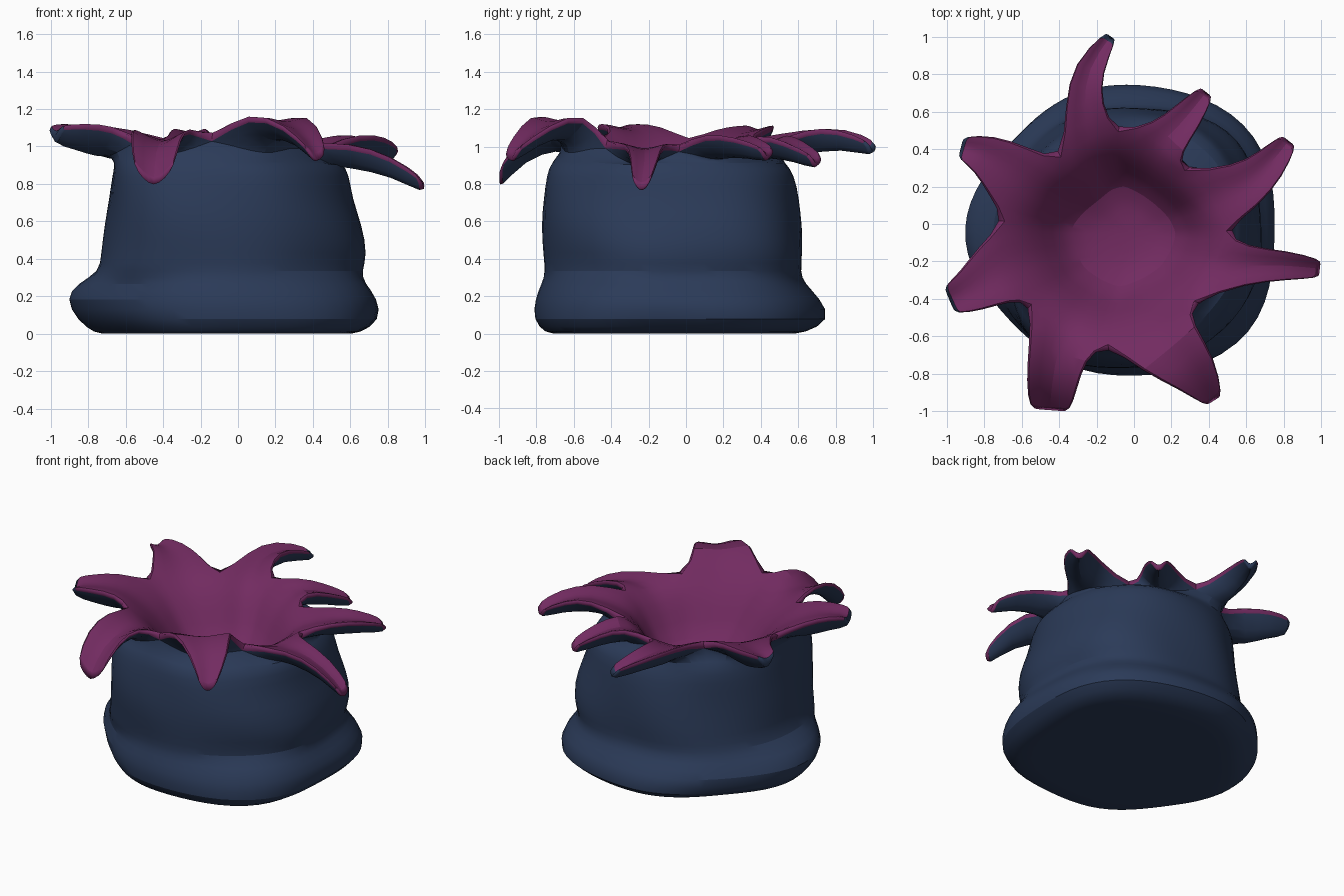
import bpy, bmesh, math
from mathutils import Vector

if "Cube" in bpy.data.objects:
    bpy.data.objects.remove(bpy.data.objects["Cube"])

def material(name, col):
    m = bpy.data.materials.new(name)
    m.diffuse_color = (*col, 1)
    m.use_nodes = True
    m.node_tree.nodes["Principled BSDF"].inputs["Base Color"].default_value = m.diffuse_color
    return m

navy = material("navy_skin", (0.024, 0.043, 0.098))
plum = material("plum_lining", (0.168, 0.024, 0.118))
NAVY, PLUM = 0, 1

# Rim notches between neighbouring arms, counterclockwise
notches = [(-.10, .49, 1.04), (-.38, .33, 1.05), (-.69, .02, 1.05), (-.55, -.42, 1.06),
           (-.15, -.64, 1.07), (.30, -.42, 1.03), (.48, -.04, 1.02), (.25, .28, 1.01)]
# Each arm sits between notch i and i+1: stations of (x, y, z, half width)
arms = [
    [(-.27, .64, 1.10, .10), (-.25, .83, 1.11, .085), (-.12, 1.01, 1.03, .035)],
    [(-.67, .28, 1.10, .17), (-.80, .38, 1.12, .11), (-.93, .41, 1.12, .06)],
    [(-.75, -.27, 1.12, .17), (-.87, -.36, 1.13, .12), (-.99, -.41, 1.12, .08)],
    [(-.41, -.68, 1.12, .16), (-.44, -.86, 1.07, .14), (-.45, -1.0, .90, .11)],
    [(.18, -.66, 1.20, .19), (.34, -.80, 1.13, .13), (.43, -.95, .98, .05)],
    [(.60, -.22, 1.03, .10), (.82, -.22, .96, .08), (1.0, -.24, .83, .05)],
    [(.60, .20, 1.08, .13), (.73, .32, 1.06, .095), (.83, .45, 1.0, .05)],
    [(.18, .46, 1.08, .11), (.28, .57, 1.04, .09), (.39, .71, .96, .045)],
]
# Per arm: cup depth of the top, thickness factor, tip colour
traits = [(.04, 1, NAVY), (.03, 1.3, NAVY), (.03, 1.3, NAVY), (.10, .8, PLUM),
          (.03, 1, PLUM), (.04, 1, PLUM), (.04, 1, PLUM), (.04, 1, PLUM)]
# Body rings: z, x min, x max, y min, y max
rings = [(0.0, -.77, .64, -.76, .62), (.07, -.87, .76, -.83, .78), (.19, -.94, .74, -.81, .72),
         (.27, -.87, .67, -.77, .64), (.33, -.74, .66, -.75, .62), (.42, -.73, .70, -.76, .63),
         (.58, -.71, .67, -.78, .62), (.72, -.69, .61, -.77, .60), (.85, -.68, .59, -.75, .58),
         (.92, -.66, .55, -.72, .53)]
bowl_centre = Vector((-.01, -.06, .64))

bm = bmesh.new()

def strip(a, b, mat):
    """Faces between two rows of points."""
    for i in range(len(a) - 1):
        pts = []
        for p in (a[i], a[i + 1], b[i + 1], b[i]):
            if all((p - q).length > 1e-4 for q in pts):
                pts.append(p)
        f = bm.faces.new([bm.verts.new(p) for p in pts])
        f.material_index = mat

def bridge(a, b, t):
    return a.lerp(b, t)

def body_point(ring, ang):
    """Point on a squarish, lopsided ring."""
    z, x0, x1, y0, y1 = ring
    c, s = math.cos(ang), math.sin(ang)
    corner = math.sin(2 * ang) ** 2
    if z < .3:
        bulge = corner * (.01 + .097 * c)
    else:
        bulge = corner * (.034 + .034 * math.sin(2 * ang))
    bulge += .008 * math.sin(5 * ang + 9 * z)
    return Vector(((x0 + x1) / 2 + ((x1 - x0) / 2 + bulge) * c,
                   (y0 + y1) / 2 + ((y1 - y0) / 2 + bulge) * s, z))

for i, arm in enumerate(arms):
    cup, fat, tip_mat = traits[i]
    va, vb = Vector(notches[i]), Vector(notches[(i + 1) % 8])
    mid = (va + vb) / 2
    first = Vector(arm[0][:3])
    base = bridge(mid, first, .15) - Vector((0, 0, .04))
    top = [[va, bridge(va, base, .5), base, bridge(base, vb, .5), vb]]

    # Underside of the arm root flares out of the body shoulder
    drop = Vector((0, 0, .05))
    root = bridge(mid, first, .65)
    root.z = min(first.z - .15, .95)
    la, lb = va - drop, vb - drop
    low = [[la, bridge(la, root, .55), root, bridge(lb, root, .55), lb]]

    # Cupped cross sections along the arm
    prev = mid
    for k, (x, y, z, w) in enumerate(arm):
        p = Vector((x, y, z))
        nxt = Vector(arm[min(k + 1, len(arm) - 1)][:3])
        d = nxt - prev
        side = Vector((-d.y, d.x, 0)).normalized()
        thick = (.13, .10, .07)[k] * fat
        up, dn = [], []
        for s in (-1, -.5, 0, .5, 1):
            q = p + side * w * s
            up.append(q - Vector((0, 0, cup * (1 - abs(s)))))
            dn.append(q - Vector((0, 0, .025 + max(thick, cup + .02) * (1 - s * s))))
        top.append(up)
        low.append(dn)
        prev = p
    for k in range(len(top) - 1):
        strip(top[k], top[k + 1], PLUM)
        strip(low[k], low[k + 1], NAVY)
        for e in (0, -1):
            strip([top[k][e], top[k + 1][e]], [low[k][e], low[k + 1][e]], PLUM)
    strip(top[-1], low[-1], tip_mat)

    # Bowl lining: gentle lip, steep wall, flat floor
    inner = top[0]
    for t, depth in ((.20, .25), (.36, .62), (.50, .90), (.75, .98), (1, 1)):
        row = []
        for p in top[0]:
            q = bridge(p, bowl_centre, t)
            q.z = p.z + (bowl_centre.z - p.z) * depth
            row.append(q)
        strip(inner, row, PLUM)
        inner = row

    # Body wall and foot below this arm
    a0 = math.atan2(va.y + .06, va.x + .06)
    a1 = math.atan2(vb.y + .06, vb.x + .06)
    a1 += 2 * math.pi if a1 < a0 else 0
    angles = [a0 + (a1 - a0) * j / 4 for j in range(5)]
    upper = low[0]
    for ring in reversed(rings):
        row = [body_point(ring, a) for a in angles]
        strip(upper, row, NAVY)
        upper = row
    hub = Vector((-.06, -.07, 0))
    inset = [bridge(p, hub, .08) for p in upper]
    strip(upper, inset, NAVY)
    strip(inset, [hub] * 5, NAVY)

bmesh.ops.remove_doubles(bm, verts=bm.verts, dist=.0005)
bmesh.ops.recalc_face_normals(bm, faces=bm.faces)
mesh = bpy.data.meshes.new("anemone_body")
bm.to_mesh(mesh)
bm.free()
mesh.materials.append(navy)
mesh.materials.append(plum)
obj = bpy.data.objects.new("anemone_body", mesh)
bpy.context.collection.objects.link(obj)

# Soften the hand-sculpted form
sub = obj.modifiers.new("soften", 'SUBSURF')
sub.levels = sub.render_levels = 1
bpy.context.view_layer.objects.active = obj
obj.select_set(True)
bpy.ops.object.shade_smooth_by_angle(angle=math.radians(40))
